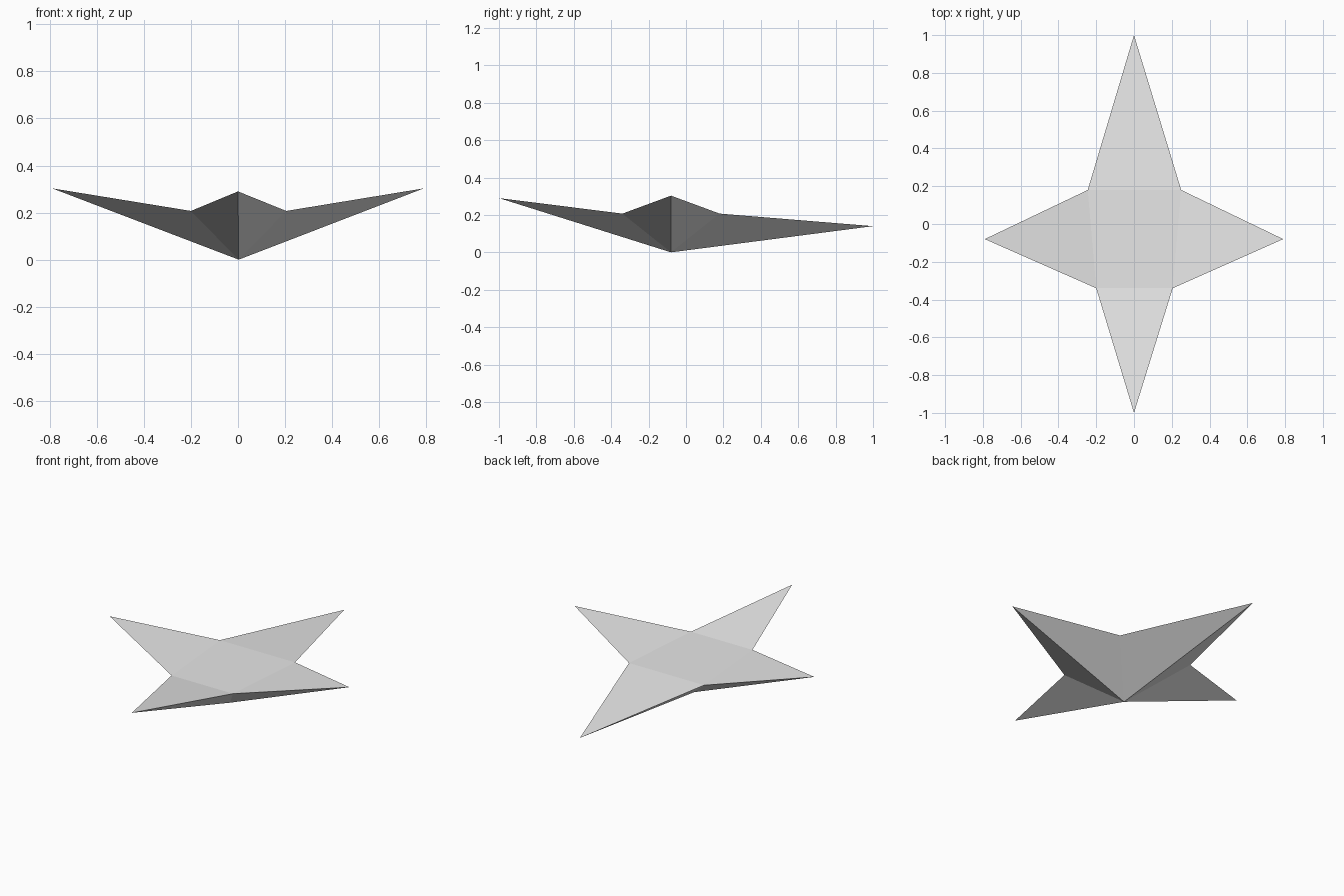
import bpy, bmesh

if "Cube" in bpy.data.objects:
    bpy.data.objects.remove(bpy.data.objects["Cube"])

grey = bpy.data.materials.new("light grey")
grey.diffuse_color = (0.8, 0.8, 0.8, 1)
grey.use_nodes = True
grey.node_tree.nodes["Principled BSDF"].inputs["Base Color"].default_value = grey.diffuse_color

bm = bmesh.new()

# Four raised points and four notches between them, counter-clockwise from the front
tips = [bm.verts.new(p) for p in
        [(0, -1, 0.29), (0.79, -0.08, 0.303), (0, 1, 0.14), (-0.79, -0.08, 0.303)]]
notches = [bm.verts.new(p) for p in
           [(0.205, -0.34, 0.207), (0.25, 0.18, 0.207), (-0.245, 0.18, 0.207), (-0.2, -0.34, 0.207)]]
keel = bm.verts.new((0.003, -0.08, 0))

# Flat centre panel on top
bm.faces.new(notches)

# Each point: one top triangle and two underside triangles meeting at the keel
for i, tip in enumerate(tips):
    before, after = notches[i - 1], notches[i]
    bm.faces.new((before, tip, after))
    bm.faces.new((tip, before, keel))
    bm.faces.new((after, tip, keel))

bmesh.ops.recalc_face_normals(bm, faces=bm.faces[:])
mesh = bpy.data.meshes.new("star_hull")
bm.to_mesh(mesh)
bm.free()
mesh.materials.append(grey)
hull = bpy.data.objects.new("star_hull", mesh)
bpy.context.collection.objects.link(hull)
